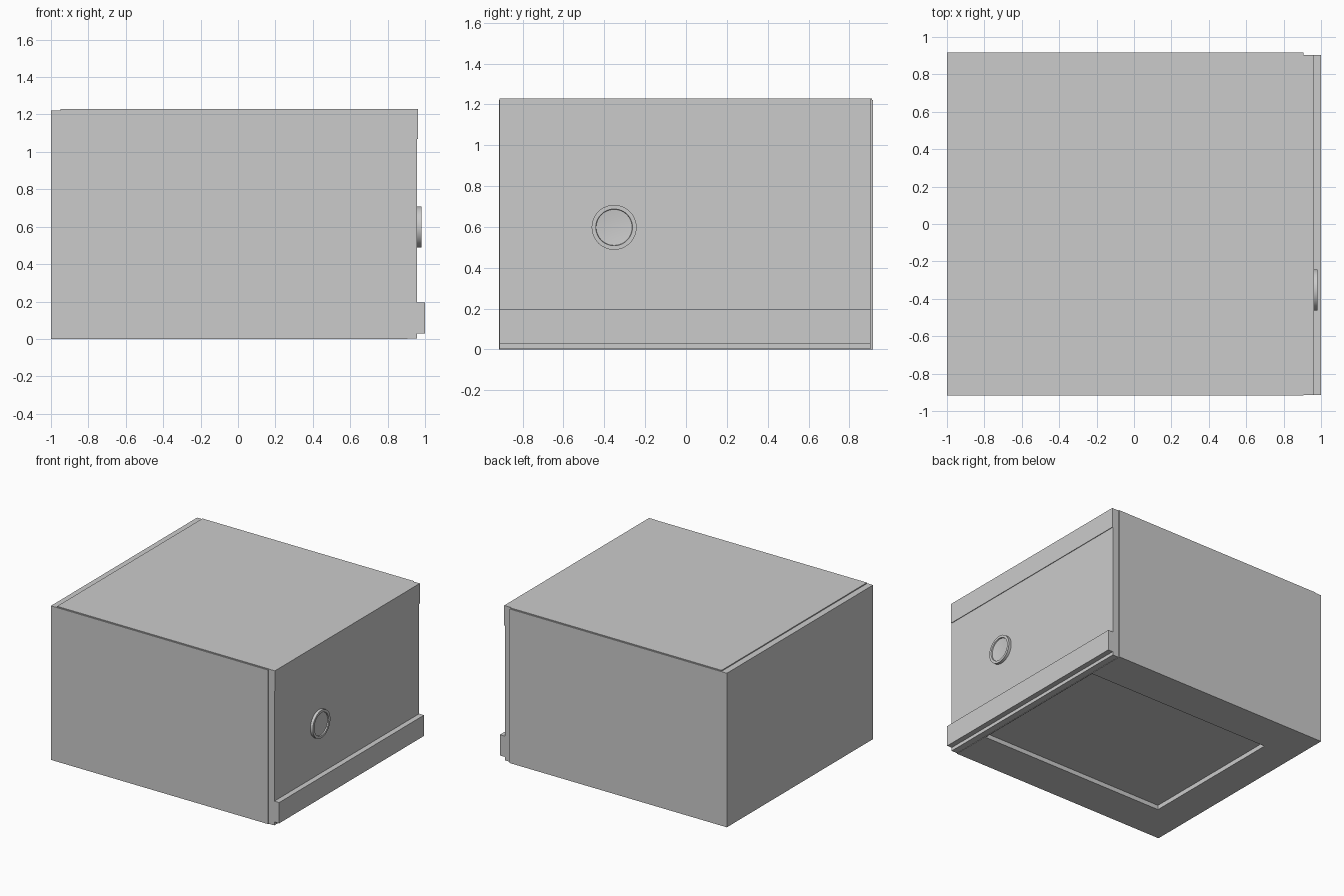
import bpy, bmesh, math

if "Cube" in bpy.data.objects:
    bpy.data.objects.remove(bpy.data.objects["Cube"])


def make_object(name, bm):
    bmesh.ops.recalc_face_normals(bm, faces=bm.faces)
    mesh = bpy.data.meshes.new(name)
    bm.to_mesh(mesh)
    bm.free()
    obj = bpy.data.objects.new(name, mesh)
    bpy.context.collection.objects.link(obj)
    return obj


def box(name, x0, x1, y0, y1, z0, z1):
    bm = bmesh.new()
    bmesh.ops.create_cube(bm, size=1)
    for v in bm.verts:
        v.co.x = x1 if v.co.x > 0 else x0
        v.co.y = y1 if v.co.y > 0 else y0
        v.co.z = z1 if v.co.z > 0 else z0
    return make_object(name, bm)


# Cabinet body with a shallow rectangular recess in the underside
body = box("cabinet_body", -1.0, 0.906, -0.916, 0.916, 0.0, 1.222)
bm = bmesh.new()
bm.from_mesh(body.data)
bm.faces.ensure_lookup_table()
bottom = min(bm.faces, key=lambda f: f.calc_center_median().z)
bmesh.ops.inset_region(bm, faces=[bottom], thickness=0.005)
for v in bottom.verts:
    v.co.x = 0.9 if v.co.x > 0 else -0.73
    v.co.y = 0.6 if v.co.y > 0 else -0.6
rim = bmesh.ops.extrude_discrete_faces(bm, faces=[bottom])["faces"][0]
for v in rim.verts:
    v.co.z = 0.035
bm.to_mesh(body.data)
bm.free()

# Thin lid, set back from the left edge
box("lid_panel", -0.95, 0.906, -0.911, 0.911, 1.222, 1.23)

# Door side: profile in x-z with top band and projecting ledge, extruded along y
profile = [(0.906, 0.003), (0.958, 0.003), (0.958, 0.03), (1.0, 0.03), (1.0, 0.195),
           (0.958, 0.195), (0.958, 1.07), (0.963, 1.07), (0.963, 1.23), (0.906, 1.23)]
bm = bmesh.new()
face = bm.faces.new([bm.verts.new((x, -0.913, z)) for x, z in profile])
ext = bmesh.ops.extrude_face_region(bm, geom=[face])
for v in ext["geom"]:
    if isinstance(v, bmesh.types.BMVert):
        v.co.y = 0.903
make_object("door_with_ledge", bm)

# Round dial: lathed raised ring around a shallow dished centre
ring = [(0.11, 0.957), (0.11, 0.98), (0.09, 0.98), (0.088, 0.971), (0.05, 0.967), (0.0, 0.966)]
cy, cz = -0.352, 0.598
bm = bmesh.new()
verts = [bm.verts.new((x, cy + r, cz)) for r, x in ring]
edges = [bm.edges.new(p) for p in zip(verts, verts[1:])]
bmesh.ops.spin(bm, geom=verts + edges, cent=(0, cy, cz), axis=(1, 0, 0),
               angle=math.tau, steps=48)
bmesh.ops.remove_doubles(bm, verts=bm.verts, dist=0.0005)
bmesh.ops.recalc_face_normals(bm, faces=bm.faces)
# open shell: make sure the normals face outward (+x at the centre)
centre = min(bm.faces, key=lambda f: (f.calc_center_median().y - cy) ** 2
             + (f.calc_center_median().z - cz) ** 2)
flip = centre.normal.x < 0
dial = make_object("dial", bm)
if (dial.data.polygons and sum(p.normal.x * p.area for p in dial.data.polygons) < 0):
    dial.data.flip_normals()
bpy.context.view_layer.objects.active = dial
dial.select_set(True)
bpy.ops.object.shade_smooth_by_angle(angle=math.radians(30))
